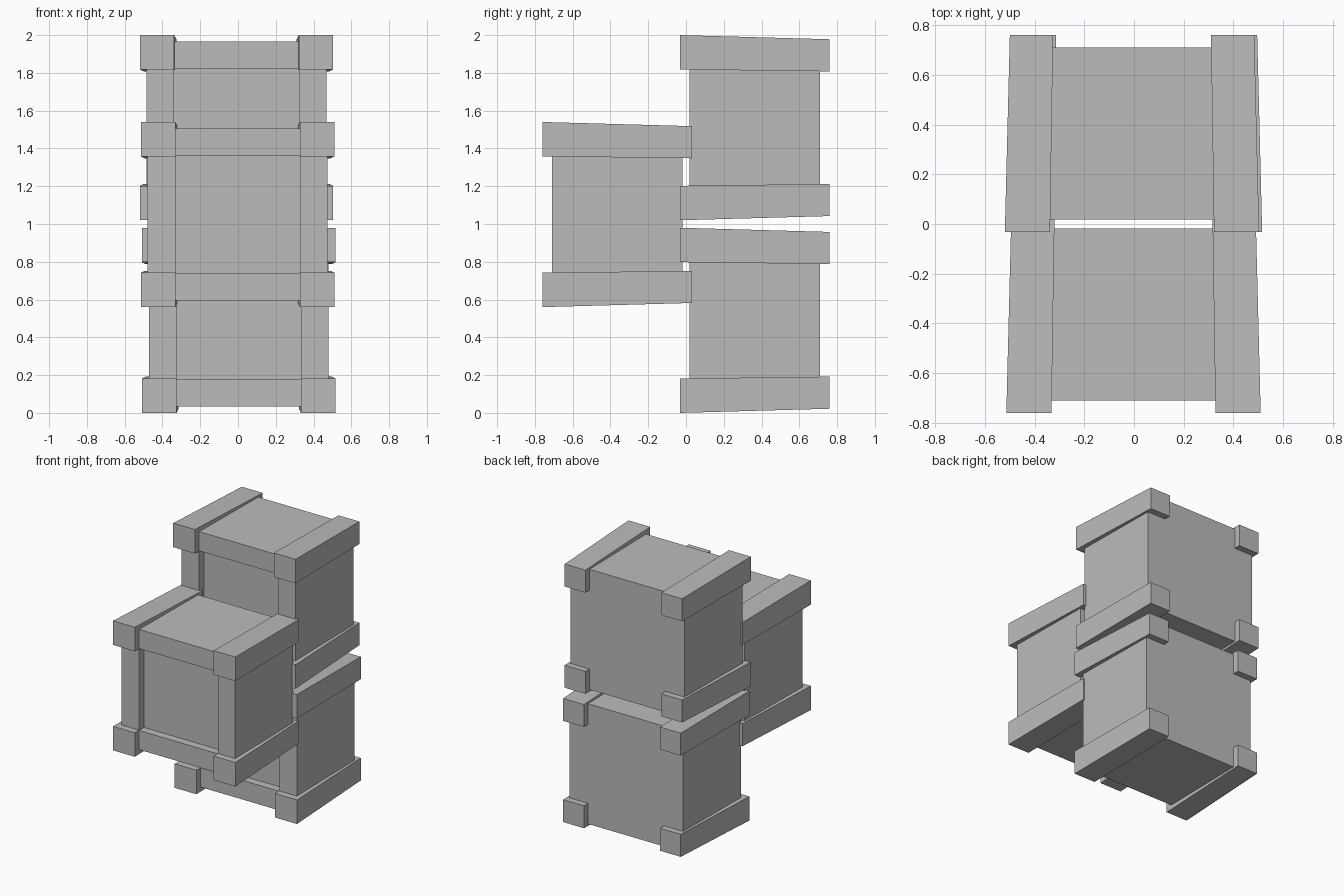
import bpy
import bmesh
from mathutils import Vector

cube = bpy.data.objects.get("Cube")
if cube:
    bpy.data.objects.remove(cube)

grey = bpy.data.materials.new("crate grey")
grey.use_nodes = True
grey.diffuse_color = (0.5, 0.5, 0.5, 1)
grey.node_tree.nodes["Principled BSDF"].inputs["Base Color"].default_value = (0.5, 0.5, 0.5, 1)


def finish(name, bm, location):
    bmesh.ops.recalc_face_normals(bm, faces=bm.faces)
    mesh = bpy.data.meshes.new(name)
    bm.to_mesh(mesh)
    bm.free()
    mesh.materials.append(grey)
    obj = bpy.data.objects.new(name, mesh)
    obj.location = location
    bpy.context.collection.objects.link(obj)


def box(low, high):
    bm = bmesh.new()
    bmesh.ops.create_cube(bm, size=1)
    low, high = Vector(low), Vector(high)
    for v in bm.verts:
        v.co = (low + high) / 2 + v.co * (high - low)
    return bm


def crate_body(name, location):
    # Box whose front has a recessed panel between the posts and boards
    bm = box((-0.476, -0.346, -0.455), (0.476, 0.346, 0.455))
    bm.normal_update()
    front = min(bm.faces, key=lambda f: f.calc_center_median().y)
    panel = bmesh.ops.extrude_face_region(bm, geom=[front])["geom"]
    bmesh.ops.delete(bm, geom=[front], context="FACES_ONLY")
    rim = [v for v in panel if isinstance(v, bmesh.types.BMVert)]
    for v in rim:
        v.co.x *= 0.33 / 0.476
        v.co.z *= 0.31 / 0.455
    inner = [f for f in panel if isinstance(f, bmesh.types.BMFace)]
    back = bmesh.ops.extrude_face_region(bm, geom=inner)["geom"]
    bmesh.ops.delete(bm, geom=inner, context="FACES_ONLY")
    for v in back:
        if isinstance(v, bmesh.types.BMVert):
            v.co.y += 0.06
    finish(name, bm, location)


def corner_rail(name, location, sx, sz):
    # Square beam that leans inward and thins slightly toward the back
    bm = box((0.33, -0.396, 0.308), (0.512, 0.396, 0.49))
    for v in bm.verts:
        if v.co.y > 0:
            v.co.x -= 0.02 if v.co.x > 0.4 else 0.012
            v.co.z -= 0.022 if v.co.z > 0.4 else 0.01
        v.co.x *= sx
        v.co.z *= sz
    finish(name, bm, location)


# Two stacked crates at the back and one in front
crates = {
    "lower_crate": (0.004, 0.364, 0.49),
    "upper_crate": (-0.008, 0.364, 1.51),
    "front_crate": (-0.002, -0.364, 1.05),
}
for crate, place in crates.items():
    crate_body(crate + "_body", place)
    for side, sx in (("left", 1), ("right", -1)):
        for level, sz in (("top", 1), ("bottom", -1)):
            corner_rail(f"{crate}_{level}_{side}_rail", place, sx, sz)
